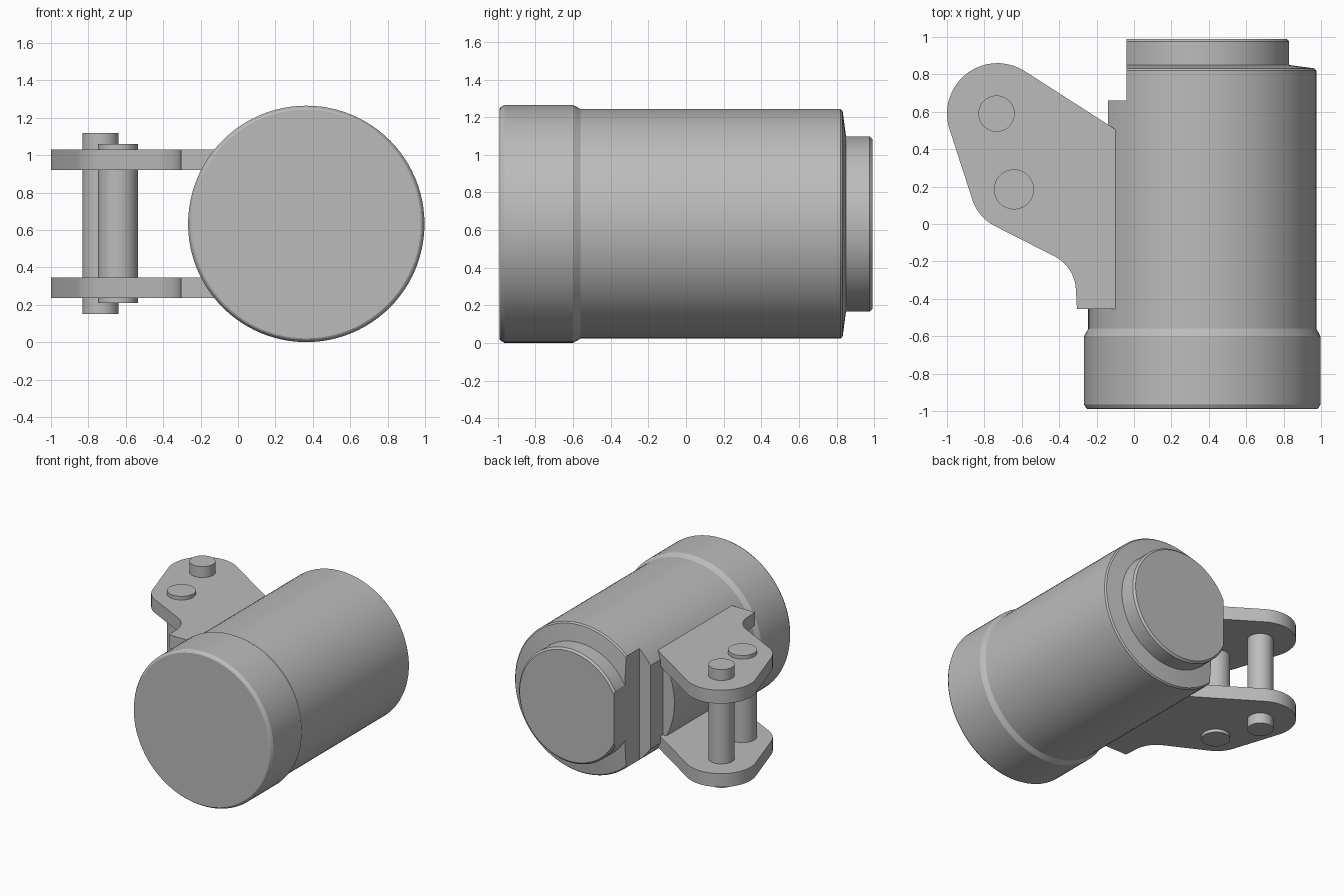
import bpy, bmesh
from math import cos, sin, radians
from mathutils import Matrix

cube = bpy.data.objects.get("Cube")
if cube:
    bpy.data.objects.remove(cube, do_unlink=True)

grey = bpy.data.materials.new("plain grey")
grey.use_nodes = True
COLOUR = (0.5, 0.5, 0.5, 1)
grey.diffuse_color = COLOUR
grey.node_tree.nodes["Principled BSDF"].inputs["Base Color"].default_value = COLOUR

CX, CZ = 0.365, 0.633   # body axis
SEG = 96


def finish(name, bm, smooth=True):
    bmesh.ops.recalc_face_normals(bm, faces=bm.faces)
    mesh = bpy.data.meshes.new(name)
    bm.to_mesh(mesh)
    bm.free()
    mesh.materials.append(grey)
    obj = bpy.data.objects.new(name, mesh)
    bpy.context.collection.objects.link(obj)
    bpy.ops.object.select_all(action="DESELECT")
    obj.select_set(True)
    bpy.context.view_layer.objects.active = obj
    if smooth:
        bpy.ops.object.shade_smooth_by_angle(angle=radians(25))
    return obj


def lathe(name, profile):
    """Turn (y, radius) pairs around the body axis, with flat end caps."""
    bm = bmesh.new()
    rings = []
    for y, r in profile:
        angles = [radians(360 * i / SEG) for i in range(SEG)]
        rings.append([bm.verts.new((CX + r * cos(a), y, CZ + r * sin(a))) for a in angles])
    for low, high in zip(rings, rings[1:]):
        for i in range(SEG):
            j = (i + 1) % SEG
            bm.faces.new((low[i], low[j], high[j], high[i]))
    bm.faces.new(rings[0])
    bm.faces.new(rings[-1])
    return finish(name, bm, smooth=False)


def cut_flat(target, x_face, y_start):
    """Mill the side away left of x_face, from y_start to the back end."""
    bm = bmesh.new()
    place = Matrix.Translation((x_face - 0.5, y_start + 0.5, CZ))
    bmesh.ops.create_cube(bm, size=1, matrix=place @ Matrix.Diagonal((1, 1, 2, 1)))
    cutter = finish("flat_cutter", bm, smooth=False)
    cutter.hide_render = True
    mod = target.modifiers.new("flat", "BOOLEAN")
    mod.operation, mod.solver, mod.object = "DIFFERENCE", "EXACT", cutter
    bpy.context.view_layer.objects.active = target
    bpy.ops.object.modifier_apply(modifier=mod.name)
    bpy.data.objects.remove(cutter, do_unlink=True)


def arc(cx, cy, r, start, end, steps):
    turn = [radians(start + (end - start) * i / steps) for i in range(steps + 1)]
    return [(cx + r * cos(a), cy + r * sin(a)) for a in turn]


def plate(name, outline, z, thick):
    bm = bmesh.new()
    face = bm.faces.new([bm.verts.new((x, y, z)) for x, y in outline])
    # Keep the first face so the plate is closed on both sides
    top = bmesh.ops.extrude_face_region(bm, geom=[face], use_keep_orig=True)["geom"]
    bmesh.ops.translate(bm, vec=(0, 0, thick), verts=[g for g in top if isinstance(g, bmesh.types.BMVert)])
    return finish(name, bm)


def pin(name, x, y, r, z0, z1):
    bm = bmesh.new()
    bmesh.ops.create_cone(bm, cap_ends=True, segments=48, radius1=r, radius2=r, depth=z1 - z0,
                          matrix=Matrix.Translation((x, y, (z0 + z1) / 2)))
    return finish(name, bm)


# Turned body: front collar, barrel, sloped shoulder and rear boss
body = lathe("body", [
    (-0.99, 0.612), (-0.985, 0.62), (-0.965, 0.632), (-0.60, 0.632), (-0.56, 0.61),
    (0.82, 0.61), (0.832, 0.60), (0.85, 0.465), (0.975, 0.465), (0.99, 0.45)])

# Stepped flats on the bracket side
cut_flat(body, -0.14, 0.50)
cut_flat(body, -0.04, 0.66)
body.select_set(True)
bpy.context.view_layer.objects.active = body
bpy.ops.object.shade_smooth_by_angle(angle=radians(25))

# Bracket plates, mirrored about the body axis
outline = ([(-0.09, 0.50)] + arc(-0.73, 0.59, 0.27, 58, 201, 20)
           + arc(-0.64, 0.20, 0.235, 201, 242, 6)
           + arc(-0.52, -0.36, 0.21, 63, 8, 8)
           + [(-0.305, -0.455), (-0.09, -0.455)])
THICK = 0.11
plate("upper_bracket_plate", outline, CZ + 0.287, THICK)
plate("lower_bracket_plate", outline, CZ - 0.287 - THICK, THICK)

# Cross pins
pin("long_pin", -0.735, 0.59, 0.097, 0.15, 1.12)
pin("short_pin", -0.642, 0.185, 0.107, 0.21, 1.06)
